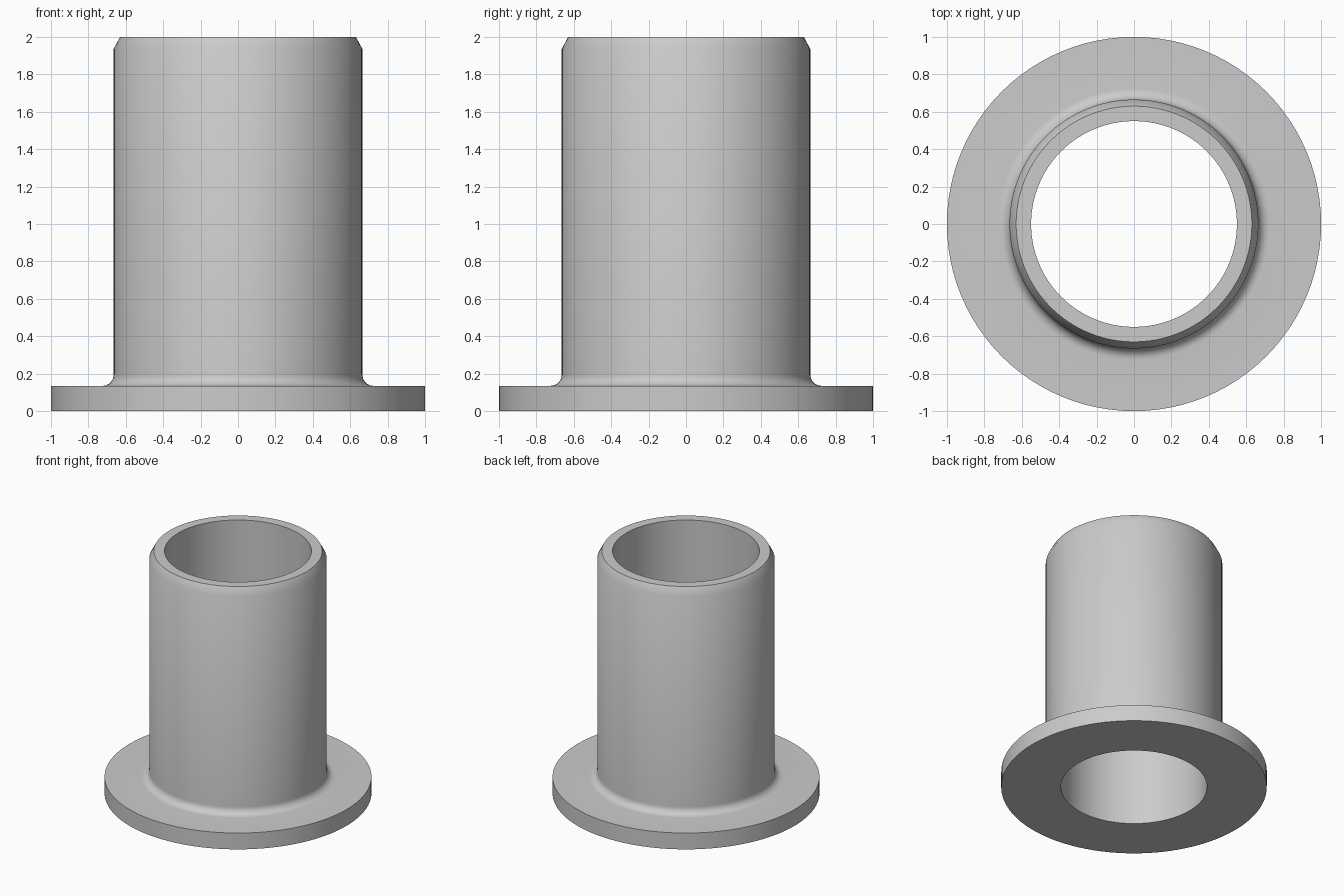
import bpy
import bmesh
from math import cos, sin, pi, radians

cube = bpy.data.objects.get("Cube")
if cube:
    bpy.data.objects.remove(cube, do_unlink=True)

SEGMENTS = 96
BORE, BARREL, FLANGE = 0.55, 0.665, 1.0
FLANGE_TOP, HEIGHT, FILLET = 0.135, 2.0, 0.06

# Plain grey finish
grey = bpy.data.materials.new("plain grey")
grey.use_nodes = True
colour = (0.6, 0.6, 0.6, 1)
grey.diffuse_color = colour
grey.node_tree.nodes["Principled BSDF"].inputs["Base Color"].default_value = colour

# Closed wall profile: flange, concave fillet, barrel, chamfered rim, bore
profile = [(BORE, 0), (FLANGE, 0), (FLANGE, FLANGE_TOP)]
for i in range(9):
    a = pi / 2 * i / 8
    profile.append((BARREL + FILLET * (1 - sin(a)), FLANGE_TOP + FILLET * (1 - cos(a))))
profile += [(BARREL, 1.935), (0.63, HEIGHT), (BORE, HEIGHT)]

# Revolve the profile around the vertical axis
bm = bmesh.new()
rings = []
for s in range(SEGMENTS):
    a = 2 * pi * s / SEGMENTS
    rings.append([bm.verts.new((r * cos(a), r * sin(a), z)) for r, z in profile])
for s, ring in enumerate(rings):
    following = rings[(s + 1) % SEGMENTS]
    for k in range(len(profile)):
        n = (k + 1) % len(profile)
        bm.faces.new((ring[k], following[k], following[n], ring[n]))
bmesh.ops.recalc_face_normals(bm, faces=bm.faces)

mesh = bpy.data.meshes.new("flanged_bushing")
bm.to_mesh(mesh)
bm.free()
mesh.materials.append(grey)
bushing = bpy.data.objects.new("flanged_bushing", mesh)
bpy.context.collection.objects.link(bushing)

# Smooth round walls, crisp flange and rim edges
bpy.ops.object.select_all(action="DESELECT")
bushing.select_set(True)
bpy.context.view_layer.objects.active = bushing
bpy.ops.object.shade_smooth_by_angle(angle=radians(30))
